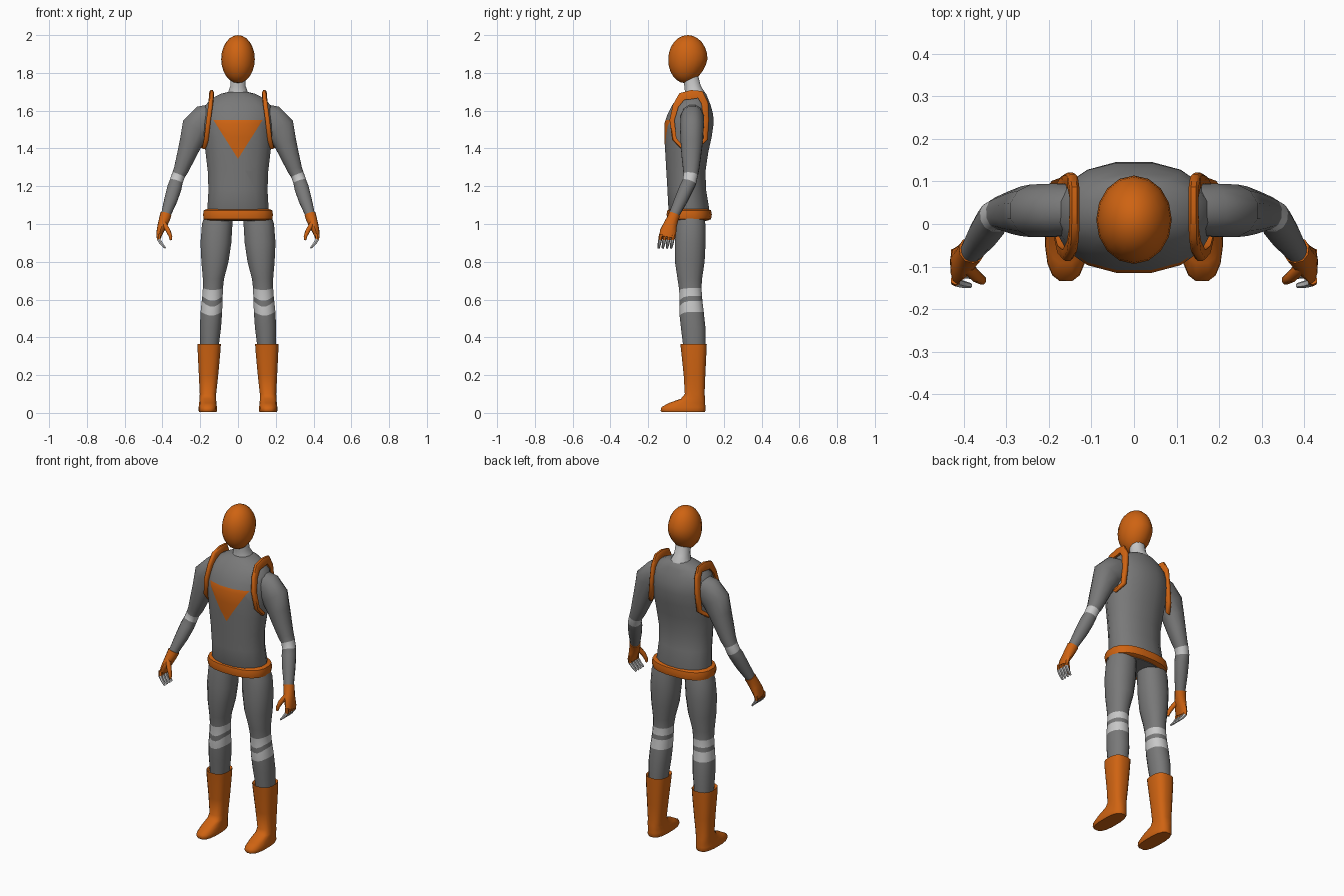
import bpy, bmesh, math
from mathutils import Vector

if "Cube" in bpy.data.objects:
    bpy.data.objects.remove(bpy.data.objects["Cube"])


def material(name, rgb):
    m = bpy.data.materials.new(name)
    m.diffuse_color = (*rgb, 1)
    m.use_nodes = True
    m.node_tree.nodes["Principled BSDF"].inputs["Base Color"].default_value = m.diffuse_color
    return m


GREY = material("suit grey", (0.19, 0.19, 0.19))
LIGHT = material("light grey", (0.58, 0.58, 0.58))
ORANGE = material("orange", (0.62, 0.125, 0.006))


def finish(name, bm, mats, rule=None, mirror=False, angle=50):
    """Turn a bmesh into a smooth-shaded object; rule(centre) picks the material."""
    bmesh.ops.recalc_face_normals(bm, faces=bm.faces)
    if rule:
        for f in bm.faces:
            f.material_index = rule(f.calc_center_median())
    me = bpy.data.meshes.new(name)
    bm.to_mesh(me)
    bm.free()
    for m in mats:
        me.materials.append(m)
    ob = bpy.data.objects.new(name, me)
    bpy.context.collection.objects.link(ob)
    if mirror:
        ob.modifiers.new("mirror", 'MIRROR').use_mirror_merge = False
    bpy.ops.object.select_all(action='DESELECT')
    ob.select_set(True)
    bpy.context.view_layer.objects.active = ob
    bpy.ops.object.shade_smooth_by_angle(angle=math.radians(angle))
    return ob


def outline(n, power):
    """Unit superellipse points."""
    pts = []
    for i in range(n):
        t = 2 * math.pi * (i + 0.5) / n
        c, s = math.cos(t), math.sin(t)
        pts.append((math.copysign(abs(c) ** (2 / power), c),
                    math.copysign(abs(s) ** (2 / power), s)))
    return pts


def loft(bm, rings, n=16, power=2.2, follow=False, dips=None):
    """Skin rings of (x, y, z, radius_u, radius_v); follow tilts them along the path.
    Returns the faces of each span, in order."""
    prof, loops, spans = outline(n, power), [], []
    for i, (x, y, z, ru, rv) in enumerate(rings):
        u, v = Vector((1, 0, 0)), Vector((0, 1, 0))
        if follow:
            a, b = rings[max(i - 1, 0)], rings[min(i + 1, len(rings) - 1)]
            d = (Vector(b[:3]) - Vector(a[:3])).normalized()
            u = v.cross(d).normalized()
            v = d.cross(u)
        dip = dips.get(i, 0) if dips else 0
        loops.append([bm.verts.new(Vector((x, y, z)) + u * p * ru + v * q * rv
                                   - Vector((0, 0, dip * max(0, -q) ** 3))) for p, q in prof])
    for lo, hi in zip(loops, loops[1:]):
        spans.append([bm.faces.new((lo[k], lo[(k + 1) % n], hi[(k + 1) % n], hi[k]))
                      for k in range(n)])
    bm.faces.new(loops[0])
    bm.faces.new(loops[-1])
    return spans


# head
bm = bmesh.new()
bmesh.ops.create_uvsphere(bm, u_segments=16, v_segments=12, radius=1)
for v in bm.verts:
    low = max(0, -v.co.z)
    v.co = (v.co.x * 0.089, v.co.y * 0.104 * (1 - 0.1 * low) + 0.01 - 0.015 * low,
            1.873 + v.co.z * 0.127)
finish("head", bm, [ORANGE])

# neck
bm = bmesh.new()
loft(bm, [(0, 0.05, 1.66, 0.062, 0.06), (0, 0.048, 1.695, 0.055, 0.055),
          (0, 0.035, 1.73, 0.042, 0.045), (0, 0.022, 1.79, 0.042, 0.042)], n=12)
finish("neck", bm, [LIGHT])

# torso: rows of z, half width, front y, back y
rows = [(1.015, .155, -.065, .11), (1.08, .165, -.095, .125), (1.18, .159, -.1, .108),
        (1.28, .163, -.106, .105), (1.38, .175, -.112, .12), (1.46, .184, -.117, .138),
        (1.53, .188, -.117, .148), (1.58, .186, -.1, .146), (1.63, .175, -.075, .132),
        (1.665, .14, -.045, .118), (1.69, .09, -.02, .107), (1.7, .05, 0, .095)]
bm = bmesh.new()
loft(bm, [(0, (f + b) / 2, z, w, (b - f) / 2) for z, w, f, b in rows])
# chest triangle cut into the torso faces
corners = [Vector((-.13, 0, 1.55)), Vector((.13, 0, 1.55)), Vector((0, 0, 1.345))]
planes = []
for i in range(3):
    a, b = corners[i], corners[(i + 1) % 3]
    nrm = (b - a).cross(Vector((0, 1, 0))).normalized()
    if nrm.dot(corners[(i + 2) % 3] - a) < 0:
        nrm = -nrm
    planes.append((a, nrm))
    front = [f for f in bm.faces if f.calc_center_median().y < 0 and f.calc_center_median().z > 1.28]
    geom = front + list({e for f in front for e in f.edges}) + list({v for f in front for v in f.verts})
    bmesh.ops.bisect_plane(bm, geom=geom, plane_co=a, plane_no=nrm, dist=1e-5)
finish("torso", bm, [GREY, ORANGE],
       lambda c: int(c.y < 0 and all((c - a).dot(n) > 0 for a, n in planes)), angle=60)

# belt
bm = bmesh.new()
loft(bm, [(0, .017, 1.018, .165, .1), (0, .017, 1.026, .183, .117), (0, .017, 1.05, .187, .121),
          (0, .017, 1.072, .183, .117), (0, .017, 1.08, .165, .1)], n=20, power=2.5)
finish("belt", bm, [ORANGE])

# legs with two pointed knee bands
legs = [(.098, .022, 1.06, .075, .07), (.11, .024, 1.0, .082, .08), (.117, .022, .9, .083, .083),
        (.122, .02, .8, .073, .08), (.13, .02, .71, .057, .066), (.133, .023, .66, .054, .06),
        (.135, .025, .618, .055, .061), (.137, .026, .592, .056, .062), (.141, .03, .535, .058, .065),
        (.146, .038, .45, .057, .066), (.152, .045, .33, .048, .058)]
bm = bmesh.new()
spans = loft(bm, legs, dips={5: .01, 6: .025, 7: .03, 8: .02})
for k in (5, 7):
    for f in spans[k]:
        f.material_index = 1
finish("legs", bm, [GREY, LIGHT], mirror=True)

# boots
bm = bmesh.new()
loft(bm, [(.152, .04, .35, .052, .06), (.152, .04, .365, .062, .071), (.153, .041, .34, .062, .069),
          (.156, .045, .2, .052, .058), (.159, .046, .1, .044, .053), (.16, .037, .075, .045, .065),
          (.16, .005, .052, .046, .098), (.16, -.014, .03, .049, .118),
          (.16, -.016, .012, .05, .12), (.16, -.015, .004, .046, .115)], power=2.7)
finish("boots", bm, [ORANGE], mirror=True)

# arms with a light elbow band
arms = [(.12, .034, 1.565, .075, .06), (.175, .033, 1.55, .085, .064), (.222, .031, 1.505, .083, .064),
        (.25, .03, 1.43, .062, .06), (.275, .028, 1.36, .051, .053), (.3, .027, 1.29, .041, .044),
        (.315, .025, 1.26, .036, .039), (.328, .018, 1.222, .036, .038), (.337, .002, 1.19, .039, .038),
        (.355, -.025, 1.13, .036, .035), (.385, -.068, 1.04, .025, .027)]
bm = bmesh.new()
spans = loft(bm, arms, n=12, follow=True)
for f in spans[6]:
    f.material_index = 1
finish("arms", bm, [GREY, LIGHT], mirror=True)

# gloves: palm, thumb and four fingers with light fingertips
bm = bmesh.new()
loft(bm, [(.382, -.062, 1.05, .031, .032), (.388, -.07, 1.03, .03, .031), (.4, -.084, .995, .026, .036),
          (.413, -.094, .96, .019, .043), (.42, -.1, .93, .013, .043)], n=10, follow=True)
loft(bm, [(.394, -.1, 1.005, .014, .016), (.37, -.124, .965, .013, .014),
          (.357, -.132, .935, .01, .011), (.356, -.135, .915, .006, .007)], n=8, follow=True)
for k in range(4):
    y = -.066 - .022 * k
    loft(bm, [(.42, y, .945, .012, .011), (.42, y - .005, .918, .011, .01),
              (.405, y - .009, .895, .009, .009), (.384, y - .013, .872, .005, .006)],
         n=6, follow=True)
finish("gloves", bm, [ORANGE, LIGHT], lambda c: int(c.z < .915 and c.x > .364), mirror=True)

# shoulder straps: x, y, z and half thickness around the armhole
path = [(.178, -.02, 1.405, .01), (.168, -.062, 1.45, .012), (.156, -.074, 1.55, .013),
        (.146, -.055, 1.625, .016), (.141, -.022, 1.675, .022), (.14, .03, 1.685, .024),
        (.14, .075, 1.685, .022), (.144, .1, 1.64, .018), (.15, .107, 1.55, .014),
        (.16, .104, 1.45, .012), (.19, .06, 1.41, .01)]
bm = bmesh.new()
loops = []
for i, (x, y, z, t) in enumerate(path):
    a, b = path[max(i - 1, 0)], path[min(i + 1, len(path) - 1)]
    d = Vector((0, b[1] - a[1], b[2] - a[2])).normalized()
    out = Vector((0, -d.z, d.y))
    c, side = Vector((x, y, z)), Vector((.012, 0, 0))
    loops.append([bm.verts.new(c + side * s + out * t * r)
                  for s, r in ((-1, -1), (1, -1), (1, .6), (.5, 1), (-.5, 1), (-1, .6))])
for lo, hi in zip(loops, loops[1:]):
    for k in range(6):
        bm.faces.new((lo[k], lo[(k + 1) % 6], hi[(k + 1) % 6], hi[k]))
bm.faces.new(loops[0])
bm.faces.new(loops[-1])
finish("shoulder_straps", bm, [ORANGE], mirror=True)
